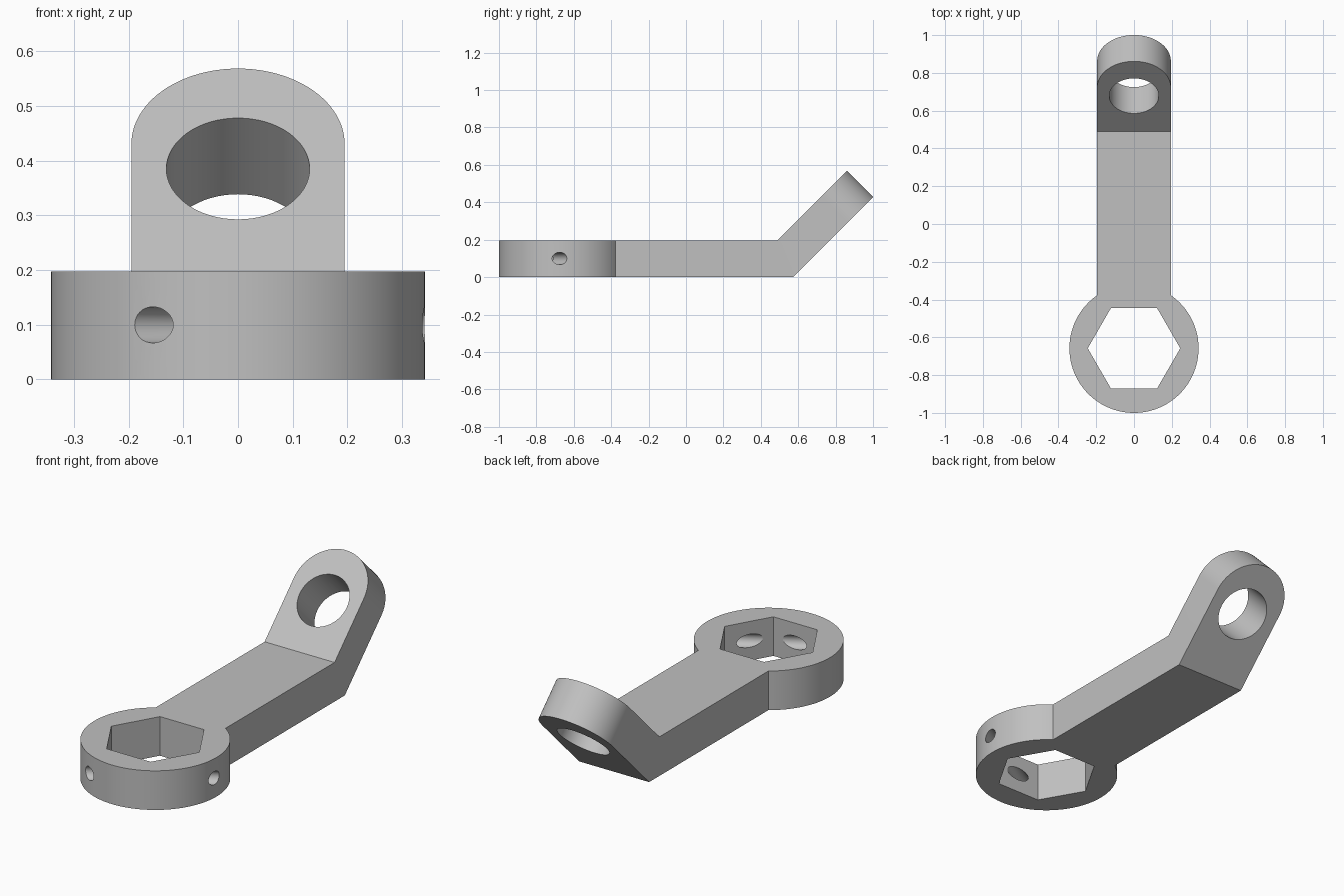
import bpy, bmesh, math
from mathutils import Matrix, Vector

cube = bpy.data.objects.get("Cube")
if cube:
    bpy.data.objects.remove(cube, do_unlink=True)

T = 0.197                       # plate thickness
W = 0.195                       # half width of the arm
RING_Y, RING_R = -0.658, 0.342
BEND_Y = 0.49                   # bend line on the top face
MITRE = T * math.tan(math.radians(22.5))
ARC_V, HOLE_V, HOLE_R = 0.33, 0.266, 0.131   # distances along the bent tab

steel = bpy.data.materials.new("satin_grey_steel")
steel.use_nodes = True
GREY = (0.53, 0.53, 0.53, 1)
steel.diffuse_color = GREY
steel.node_tree.nodes["Principled BSDF"].inputs["Base Color"].default_value = GREY


def prism(name, outline, z0, z1, matrix=Matrix(), foot_shift=0.0):
    """Extrude an outline; foot_shift slides the first two lower corners along y."""
    bm = bmesh.new()
    low = [bm.verts.new((x, y - (foot_shift if i < 2 else 0), z0))
           for i, (x, y) in enumerate(outline)]
    high = [bm.verts.new((x, y, z1)) for x, y in outline]
    bm.faces.new(low)
    bm.faces.new(high)
    for i in range(len(outline)):
        j = (i + 1) % len(outline)
        bm.faces.new((low[i], low[j], high[j], high[i]))
    bmesh.ops.recalc_face_normals(bm, faces=bm.faces)
    bm.transform(matrix)
    mesh = bpy.data.meshes.new(name)
    bm.to_mesh(mesh)
    bm.free()
    mesh.materials.append(steel)
    obj = bpy.data.objects.new(name, mesh)
    bpy.context.collection.objects.link(obj)
    return obj


def arc(r, n, cy=0.0, start=0.0, sweep=math.tau):
    full = sweep >= math.tau
    return [(r * math.cos(start + sweep * i / n), cy + r * math.sin(start + sweep * i / n))
            for i in range(n if full else n + 1)]


def combine(target, tool, operation):
    bpy.context.view_layer.objects.active = target
    mod = target.modifiers.new(tool.name, 'BOOLEAN')
    mod.operation, mod.solver, mod.object = operation, 'EXACT', tool
    bpy.ops.object.modifier_apply(modifier=mod.name)
    bpy.data.objects.remove(tool, do_unlink=True)


# Round head
body = prism("bent_socket_lever", arc(RING_R, 96, RING_Y), 0, T)

# Straight arm, mitred at the bend
side = [(RING_Y, 0), (BEND_Y + MITRE, 0), (BEND_Y, T), (RING_Y, T)]
stand = Matrix(((0, 0, 1, 0), (1, 0, 0, 0), (0, 1, 0, 0), (0, 0, 0, 1)))
arm = prism("arm", side, -W, W, stand)
combine(body, arm, 'UNION')

# Rounded tab, bent up by 45 degrees
tilt = Matrix.Translation((0, BEND_Y, T)) @ Matrix.Rotation(math.radians(45), 4, 'X')
tab = prism("tab", [(-W, 0), (W, 0)] + arc(W, 48, ARC_V, 0, math.pi), -T, 0, tilt, MITRE)
combine(body, tab, 'UNION')

# Hexagonal socket and round eye
combine(body, prism("hex_cutter", arc(0.245, 6, RING_Y), -0.1, T + 0.1), 'DIFFERENCE')
combine(body, prism("eye_cutter", arc(HOLE_R, 64, HOLE_V), -T - 0.1, 0.1, tilt), 'DIFFERENCE')

# Cross pin hole drilled obliquely through the head
axis = Vector((math.cos(math.radians(30)), 0.5, 0))
place = (Matrix.Translation((0.092, -0.819, 0.0995))
         @ axis.to_track_quat('Z', 'Y').to_matrix().to_4x4())
combine(body, prism("pin_cutter", arc(0.033, 32), -0.5, 0.5, place), 'DIFFERENCE')

# Clean flat faces and smooth the curved walls
bm = bmesh.new()
bm.from_mesh(body.data)
bmesh.ops.remove_doubles(bm, verts=bm.verts, dist=0.0001)
bmesh.ops.dissolve_limit(bm, angle_limit=math.radians(0.5), verts=bm.verts, edges=bm.edges)
bm.to_mesh(body.data)
bm.free()
bpy.ops.object.select_all(action='DESELECT')
body.select_set(True)
bpy.context.view_layer.objects.active = body
bpy.ops.object.shade_smooth_by_angle(angle=math.radians(30))
